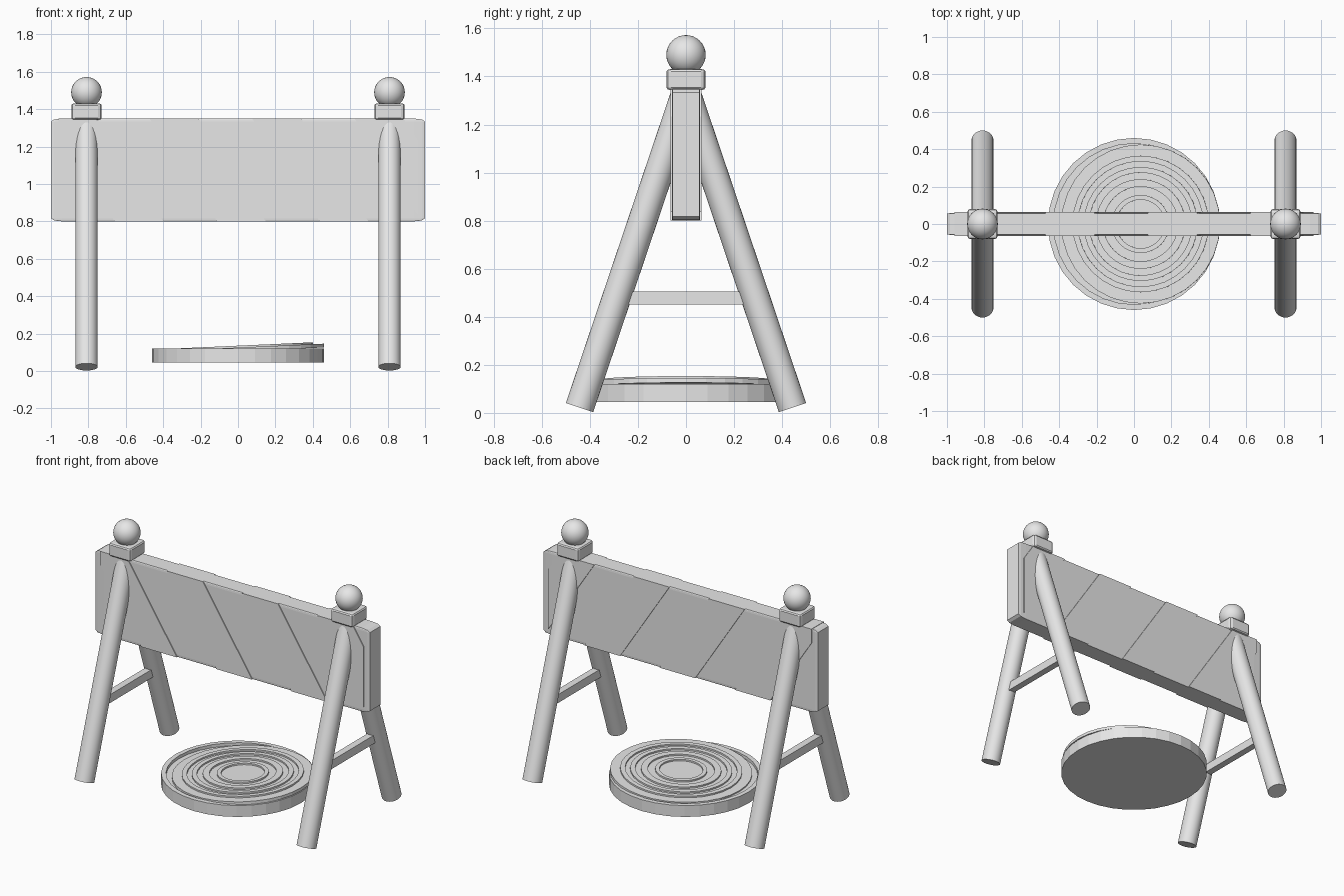
import bpy, bmesh, math
from mathutils import Vector, Matrix

default = bpy.data.objects.get("Cube")
if default:
    bpy.data.objects.remove(default, do_unlink=True)

grey = bpy.data.materials.new("light grey")
grey.use_nodes = True
grey.diffuse_color = (0.8, 0.8, 0.8, 1)
grey.node_tree.nodes["Principled BSDF"].inputs["Base Color"].default_value = (0.8, 0.8, 0.8, 1)


def finish(bm, name, smooth=False):
    bmesh.ops.recalc_face_normals(bm, faces=bm.faces)
    mesh = bpy.data.meshes.new(name)
    bm.to_mesh(mesh)
    bm.free()
    mesh.materials.append(grey)
    ob = bpy.data.objects.new(name, mesh)
    bpy.context.collection.objects.link(ob)
    if smooth:
        bpy.ops.object.select_all(action="DESELECT")
        ob.select_set(True)
        bpy.context.view_layer.objects.active = ob
        bpy.ops.object.shade_smooth_by_angle(angle=math.radians(35))
    return ob


def box(name, centre, size, bevel=0.0, segments=2):
    """Box whose rounding stretches with its size."""
    bm = bmesh.new()
    bmesh.ops.create_cube(bm, size=1)
    if bevel:
        bmesh.ops.bevel(bm, geom=bm.edges[:], offset=bevel, segments=segments,
                        profile=0.5, affect="EDGES")
    bmesh.ops.scale(bm, vec=size, verts=bm.verts)
    bmesh.ops.translate(bm, vec=centre, verts=bm.verts)
    return finish(bm, name)


def rod(name, start, end, radius):
    start, end = Vector(start), Vector(end)
    axis = end - start
    bm = bmesh.new()
    turn = axis.to_track_quat("Z", "Y").to_matrix().to_4x4()
    bmesh.ops.create_cone(bm, cap_ends=True, segments=32, radius1=radius, radius2=radius,
                          depth=axis.length,
                          matrix=Matrix.Translation((start + end) / 2) @ turn)
    return finish(bm, name, smooth=True)


def lathe(name, profile, segments=32):
    """Spin (radius, height) points about z; the ends lie on the axis."""
    bm = bmesh.new()
    verts = [bm.verts.new((r, 0, z)) for r, z in profile]
    edges = [bm.edges.new(pair) for pair in zip(verts, verts[1:])]
    bmesh.ops.spin(bm, geom=verts + edges, cent=(0, 0, 0), axis=(0, 0, 1),
                   angle=math.tau, steps=segments, use_duplicate=False)
    bmesh.ops.remove_doubles(bm, verts=bm.verts, dist=0.0005)
    return finish(bm, name)


# Board
LOW, HIGH = 0.8, 1.35
box("board", (0, 0, (LOW + HIGH) / 2), (2, 0.118, HIGH - LOW), bevel=0.03)

# Slanted raised stripes, trimmed at the board ends
LEAN, WIDTH = 0.36, 0.26
for i in range(4):
    left = -1.02 + 0.548 * i
    bm = bmesh.new()
    corners = [(left, HIGH), (left + WIDTH, HIGH),
               (left + WIDTH + LEAN, LOW), (left + LEAN, LOW)]
    face = bm.faces.new([bm.verts.new((x, -0.065, z)) for x, z in corners])
    out = bmesh.ops.extrude_face_region(bm, geom=[face])
    bmesh.ops.translate(bm, vec=(0, 0.13, 0),
                        verts=[v for v in out["geom"] if isinstance(v, bmesh.types.BMVert)])
    for side in (-1, 1):
        cut = bmesh.ops.bisect_plane(bm, geom=bm.verts[:] + bm.edges[:] + bm.faces[:],
                                     plane_co=(side * 0.96, 0, 0), plane_no=(side, 0, 0),
                                     clear_outer=True)
        rim = [e for e in cut["geom_cut"] if isinstance(e, bmesh.types.BMEdge)]
        if rim:
            bmesh.ops.holes_fill(bm, edges=rim)
    finish(bm, f"stripe_{i + 1}")

# Trestles at both ends
for side, label in ((1, "left"), (-1, "right")):
    x = 0.81 * side
    for way, place in ((-1, "front"), (1, "back")):
        rod(f"{place}_{label}_leg", (x, way * 0.443, 0.022), (x, 0, 1.335), 0.06)
    box(f"{label}_rung", (x, 0, 0.478), (0.045, 0.54, 0.055))
    box(f"{label}_collar", (x, 0, 1.387), (0.163, 0.163, 0.088), bevel=0.12)
    bm = bmesh.new()
    bmesh.ops.create_uvsphere(bm, u_segments=32, v_segments=16, radius=0.082)
    bmesh.ops.translate(bm, vec=(x, 0, 1.49), verts=bm.verts)
    finish(bm, f"{label}_lamp", smooth=True)

# Round base with a raised rim
lathe("cover_base", [(0, 0.045), (0.46, 0.045), (0.46, 0.12), (0.43, 0.12),
                     (0.43, 0.1), (0, 0.1)])

# Tilted lid with concentric ridges
profile = [(0, -0.01)]
for inner, outer in ((0.13, 0.155), (0.2, 0.24), (0.275, 0.305), (0.335, 0.365)):
    profile += [(inner, -0.01), (inner, 0), (outer, 0), (outer, -0.01)]
profile += [(0.425, -0.01), (0.425, -0.03), (0, -0.03)]
lid = lathe("cover_lid", profile)
lid.location = (0.035, 0, 0.137)
lid.rotation_euler = (0, -math.atan(0.045), 0)
